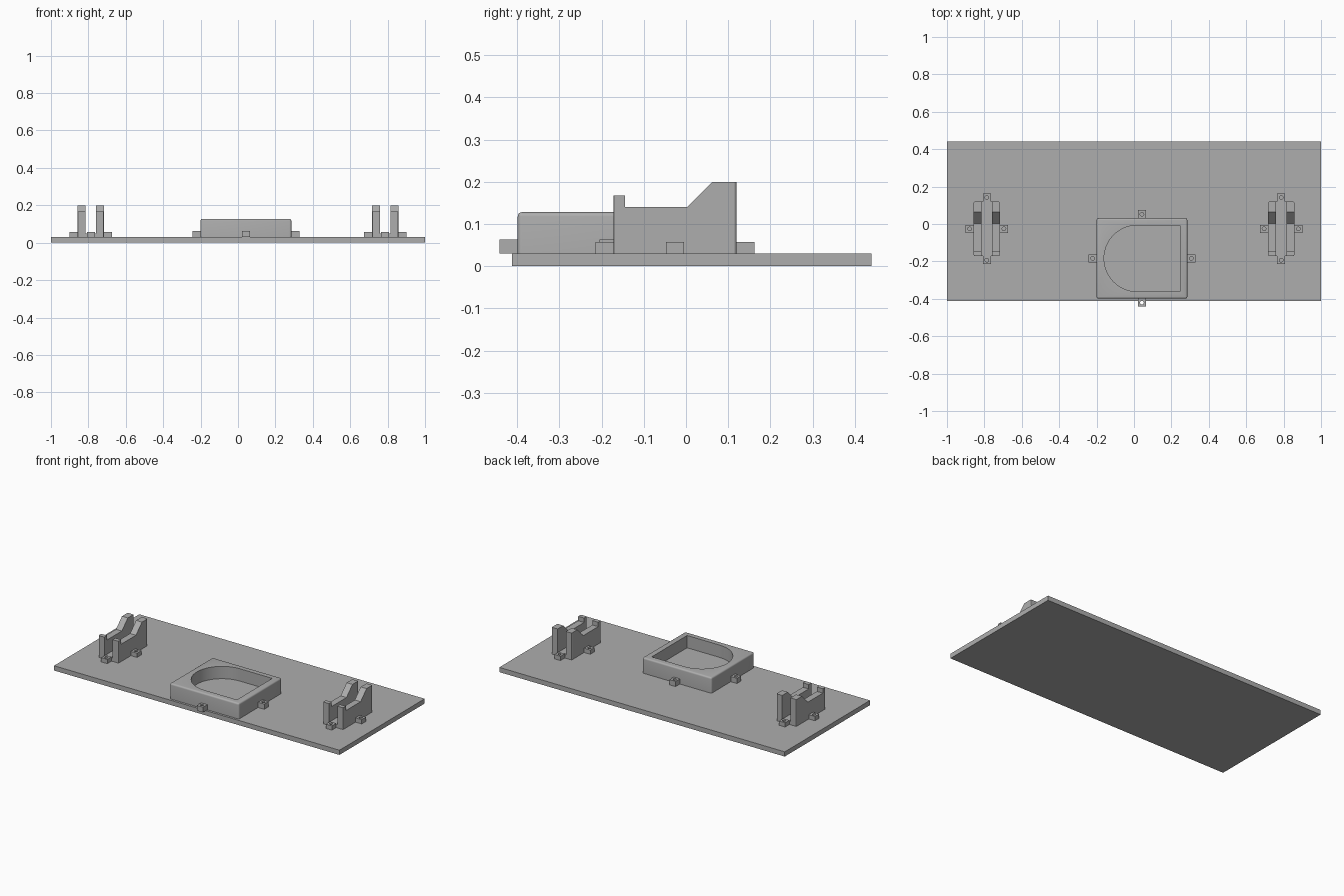
import bpy, bmesh, math

if "Cube" in bpy.data.objects:
    bpy.data.objects.remove(bpy.data.objects["Cube"], do_unlink=True)

grey = bpy.data.materials.new("plain_grey")
grey.use_nodes = True
COLOUR = (0.42, 0.42, 0.42, 1)
grey.diffuse_color = COLOUR
grey.node_tree.nodes["Principled BSDF"].inputs["Base Color"].default_value = COLOUR

PLATE_TOP = 0.03


def finish(bm, name):
    bmesh.ops.recalc_face_normals(bm, faces=bm.faces)
    mesh = bpy.data.meshes.new(name)
    bm.to_mesh(mesh)
    bm.free()
    mesh.materials.append(grey)
    obj = bpy.data.objects.new(name, mesh)
    bpy.context.collection.objects.link(obj)
    return obj


def prism(points, offset):
    """Extrude a closed outline of 3D points along an offset."""
    bm = bmesh.new()
    face = bm.faces.new([bm.verts.new(p) for p in points])
    new = bmesh.ops.extrude_face_region(bm, geom=[face], use_keep_orig=True)["geom"]
    verts = [v for v in new if isinstance(v, bmesh.types.BMVert)]
    bmesh.ops.translate(bm, verts=verts, vec=offset)
    bmesh.ops.recalc_face_normals(bm, faces=bm.faces)
    return bm


def box(x0, x1, y0, y1, z0, z1):
    return prism([(x0, y0, z0), (x1, y0, z0), (x1, y1, z0), (x0, y1, z0)], (0, 0, z1 - z0))


def bevel(bm, test, width, segments):
    edges = [e for e in bm.edges if test(e)]
    bmesh.ops.bevel(bm, geom=edges, offset=width, segments=segments, profile=0.5,
                    affect='EDGES', clamp_overlap=True)


def vertical(edge):
    a, b = (v.co for v in edge.verts)
    return (a - b).xy.length < 1e-5


def tab(name, x, y, top, half=0.0215, hole=0.01, sides=16):
    """Square screw tab with a round through hole."""
    bm = bmesh.new()
    rings = []
    for radius, square in ((half, True), (hole, False)):
        for z in (PLATE_TOP, top):
            ring = []
            for i in range(sides):
                a = 2 * math.pi * i / sides
                c, s = math.cos(a), math.sin(a)
                r = radius / max(abs(c), abs(s)) if square else radius
                ring.append(bm.verts.new((x + r * c, y + r * s, z)))
            rings.append(ring)
    out_low, out_high, in_low, in_high = rings
    for a, b in ((out_low, out_high), (out_high, in_high), (in_high, in_low), (in_low, out_low)):
        for i in range(sides):
            j = (i + 1) % sides
            bm.faces.new((a[i], a[j], b[j], b[i]))
    return finish(bm, name)


def tabs_around(prefix, cx, cy, half_x, half_y, top):
    reach = 0.0215
    tab(prefix + "_front_tab", cx, cy - half_y - reach, top)
    tab(prefix + "_back_tab", cx, cy + half_y + reach, top)
    tab(prefix + "_left_tab", cx + half_x + reach, cy, top)
    tab(prefix + "_right_tab", cx - half_x - reach, cy, top)


# Base plate
finish(box(-1, 1, -0.413, 0.44, 0, PLATE_TOP), "base_plate")

# Tray with rounded rim
TX, TY, TOP = 0.0425, -0.184, 0.128
bm = box(TX - 0.2425, TX + 0.2425, TY - 0.215, TY + 0.215, PLATE_TOP, TOP)
bevel(bm, lambda e: vertical(e) or all(v.co.z > TOP - 1e-4 for v in e.verts), 0.01, 4)
tray = finish(bm, "tray")

# D-shaped pocket cut into the tray
R, FLOOR = 0.177, 0.05
outline = [(0.245, TY - R, FLOOR), (0.245, TY + R, FLOOR)]
for i in range(41):
    a = math.pi / 2 + math.pi * i / 40
    outline.append((0.017 + R * math.cos(a), TY + R * math.sin(a), FLOOR))
cutter = finish(prism(outline, (0, 0, 0.2)), "pocket_cutter")
cutter.hide_render = True
cut = tray.modifiers.new("pocket", 'BOOLEAN')
cut.operation = 'DIFFERENCE'
cut.solver = 'EXACT'
cut.object = cutter
bpy.context.view_layer.objects.active = tray
tray.select_set(True)
bpy.ops.object.modifier_apply(modifier=cut.name)
bpy.data.objects.remove(cutter, do_unlink=True)
bpy.ops.object.shade_smooth_by_angle(angle=math.radians(35))
tabs_around("tray", TX, TY, 0.2425, 0.215, 0.063)

# Two cradles, each with a pair of stepped walls
PROFILE = [(-0.172, PLATE_TOP), (0.12, PLATE_TOP), (0.12, 0.2), (0.063, 0.2),
           (0.003, 0.14), (-0.145, 0.14), (-0.145, 0.168), (-0.172, 0.168)]
for side, label in ((1, "left"), (-1, "right")):
    cx = 0.787 * side
    for sign, part in ((1, "left"), (-1, "right")):
        inner, outer = cx + sign * 0.029, cx + sign * 0.07
        bm = prism([(inner, y, z) for y, z in PROFILE], (outer - inner, 0, 0))
        # Soften the outer upright corners
        bevel(bm, lambda e: vertical(e) and abs(e.verts[0].co.x - outer) < 1e-4
              and (e.verts[0].co.y < -0.17 or e.verts[0].co.y > 0.11), 0.006, 2)
        finish(bm, f"{label}_cradle_{part}_wall")
    finish(box(cx - 0.029, cx + 0.029, -0.172, 0.12, PLATE_TOP, 0.05), f"{label}_cradle_floor")
    tabs_around(f"{label}_cradle", cx, -0.026, 0.07, 0.146, 0.057)
